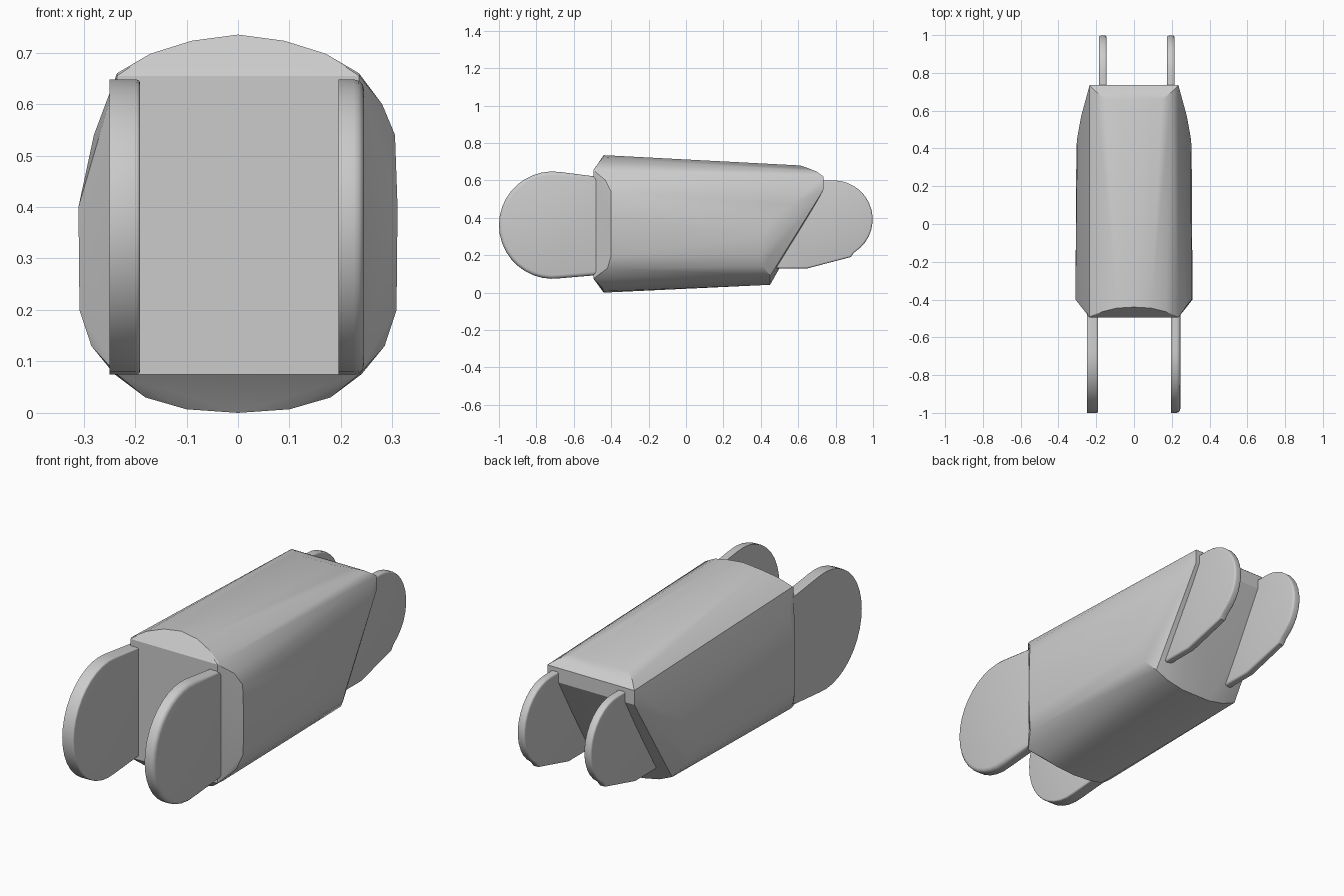
import bpy, bmesh
from math import sin, cos, radians

cube = bpy.data.objects.get("Cube")
if cube:
    bpy.data.objects.remove(cube)

grey = bpy.data.materials.new("plain_grey")
grey.use_nodes = True
colour = (0.6, 0.6, 0.6, 1)
grey.diffuse_color = colour
grey.node_tree.nodes["Principled BSDF"].inputs["Base Color"].default_value = colour


def make_object(name, bm, angle):
    bmesh.ops.recalc_face_normals(bm, faces=bm.faces)
    mesh = bpy.data.meshes.new(name)
    bm.to_mesh(mesh)
    bm.free()
    mesh.materials.append(grey)
    obj = bpy.data.objects.new(name, mesh)
    bpy.context.collection.objects.link(obj)
    bpy.ops.object.select_all(action='DESELECT')
    obj.select_set(True)
    bpy.context.view_layer.objects.active = obj
    bpy.ops.object.shade_smooth_by_angle(angle=radians(angle))
    return obj


# Body: convex shell around a front panel, two rounded ribs and a sloping back
# Half of the front rib as (x, y, z), from the top down
front_rib = [(0, -.44, .735), (.09, -.445, .723), (.17, -.465, .698), (.235, -.485, .66),
             (.28, -.43, .6), (.305, -.4, .54), (.31, -.4, .4), (.308, -.4, .2),
             (.285, -.42, .13), (.24, -.46, .075), (.18, -.45, .03), (.1, -.44, .007), (0, -.44, 0)]
# Half of the back rib, from the top down
back_rib = [(.08, .61, .68), (.15, .66, .663), (.2, .7, .647), (.235, .735, .62),
            (.255, .66, .52), (.28, .57, .47), (.3, .46, .4), (.305, .41, .3),
            (.3, .4, .2), (.28, .41, .14), (.24, .45, .09), (.17, .45, .06), (.08, .45, .042)]
panel = [(.235, -.495, .655), (.235, -.495, .075), (.235, .735, .55), (.235, .475, .13)]

bm = bmesh.new()
for x, y, z in front_rib + back_rib + panel:
    bm.verts.new((x, y, z))
    if x:
        # The right flank leans in a little at its front shoulder
        lean = .025 if y < -.39 and .5 < z < .65 else 0
        bm.verts.new((lean - x, y, z))
bmesh.ops.remove_doubles(bm, verts=bm.verts, dist=.001)
hull = bmesh.ops.convex_hull(bm, input=bm.verts)
loose = [v for v in bm.verts if not v.link_faces]
bmesh.ops.delete(bm, geom=loose, context='VERTS')
bmesh.ops.dissolve_limit(bm, angle_limit=radians(1), verts=bm.verts, edges=bm.edges)
make_object("body", bm, 24)


def arc(cy, cz, radius, start, end, steps):
    turn = [radians(start + (end - start) * i / steps) for i in range(steps + 1)]
    return [(cy + radius * cos(a), cz + radius * sin(a)) for a in turn]


# Plate: side profile extruded across x, with its outline softened
def plate(name, outline, x0, x1, soft, both_sides):
    bm = bmesh.new()
    face = bm.faces.new([bm.verts.new((x0, y, z)) for y, z in outline])
    out = bmesh.ops.extrude_face_region(bm, geom=[face])
    moved = [g for g in out["geom"] if isinstance(g, bmesh.types.BMVert)]
    bmesh.ops.translate(bm, verts=moved, vec=(x1 - x0, 0, 0))
    rims = [x0, x1] if both_sides else [x1]
    edges = [e for e in bm.edges
             if any(all(abs(v.co.x - x) < 1e-4 for v in e.verts) for x in rims)]
    bmesh.ops.bevel(bm, geom=edges, offset=soft, segments=3, profile=.5, affect='EDGES')
    make_object(name, bm, 35)


front_outline = [(-.4, .1)] + [(-.4, .61)] + arc(-.713, .361, .287, 82, 278, 20)
back_outline = [(.46, .13), (.65, .13), (.88, .19)] + arc(.79, .392, .208, -58, 90, 14) + [(.52, .6)]

plate("front_right_plate", front_outline, -.25, -.19, .008, False)
plate("front_left_plate", front_outline, .195, .245, .02, False)
plate("back_right_plate", back_outline, -.185, -.145, .009, True)
plate("back_left_plate", back_outline, .175, .215, .009, True)
